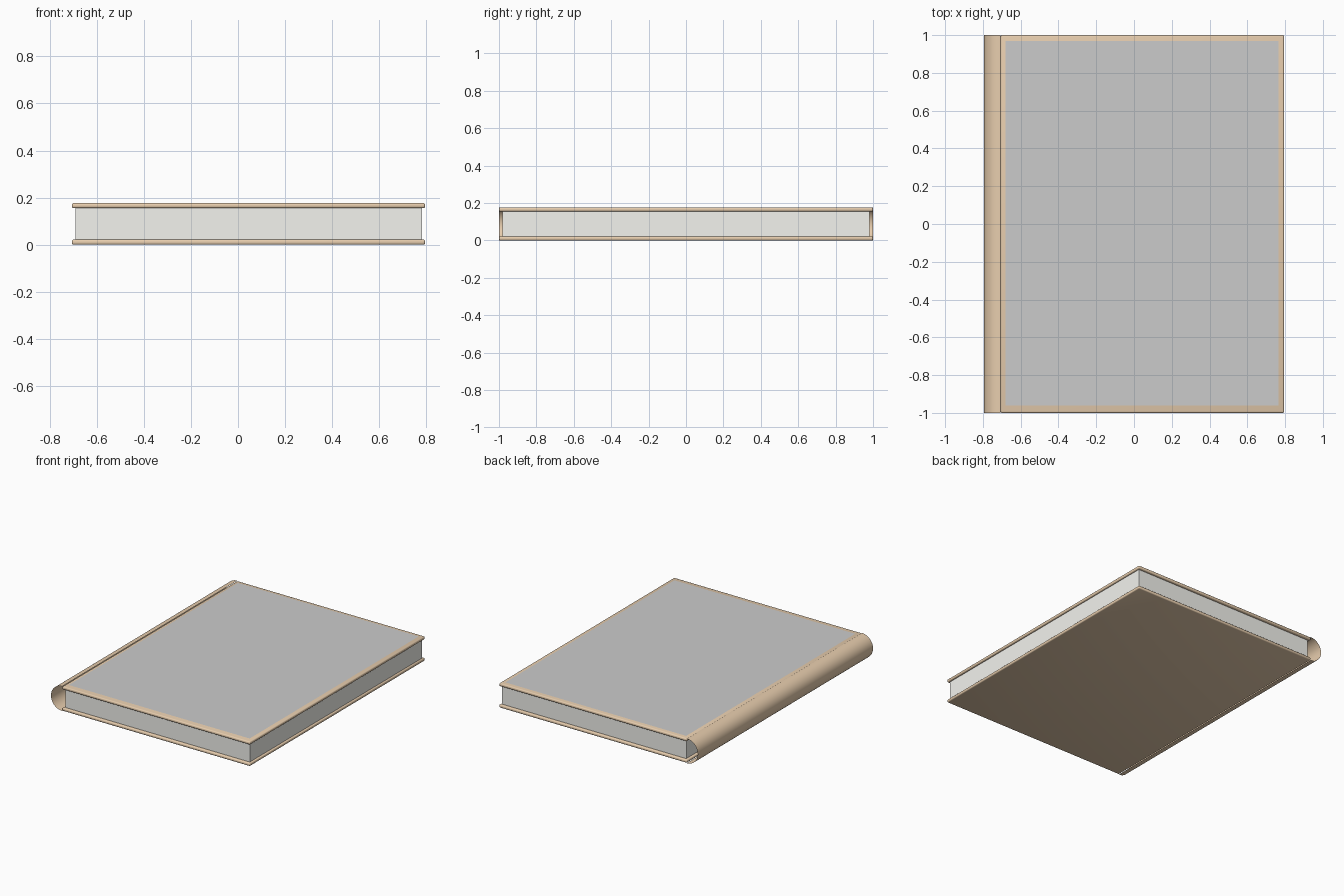
import bpy, bmesh, math

if "Cube" in bpy.data.objects:
    bpy.data.objects.remove(bpy.data.objects["Cube"])


def material(name, rgb):
    m = bpy.data.materials.new(name)
    m.diffuse_color = (*rgb, 1)
    m.use_nodes = True
    m.node_tree.nodes["Principled BSDF"].inputs["Base Color"].default_value = m.diffuse_color
    return m


tan = material("tan_cover", (0.80, 0.61, 0.42))
paper = material("paper", (0.90, 0.90, 0.86))


def make(name, bm, mat=None, smooth=False):
    mesh = bpy.data.meshes.new(name)
    bm.to_mesh(mesh)
    bm.free()
    ob = bpy.data.objects.new(name, mesh)
    bpy.context.collection.objects.link(ob)
    if mat:
        mesh.materials.append(mat)
    if smooth:
        bpy.ops.object.select_all(action='DESELECT')
        ob.select_set(True)
        bpy.context.view_layer.objects.active = ob
        bpy.ops.object.shade_smooth_by_angle(angle=math.radians(40))
    return ob


def box(name, x, y, z, mat, bevel=0):
    bm = bmesh.new()
    bmesh.ops.create_cube(bm, size=1)
    for v in bm.verts:
        v.co = [lo + (c + 0.5) * (hi - lo) for c, (lo, hi) in zip(v.co, (x, y, z))]
    if bevel:
        bmesh.ops.bevel(bm, geom=bm.edges[:], offset=bevel, segments=3,
                        profile=0.5, affect='EDGES')
    return make(name, bm, mat, bevel > 0)


# Two rounded cover boards
for name, z in (("back_cover", 0.0), ("front_cover", 0.155)):
    box(name, (-0.706, 0.795), (-1, 1), (z, z + 0.022), tan, 0.008)

# Page block
box("pages", (-0.69, 0.782), (-0.982, 0.982), (0.02, 0.157), paper)

# Spine: an open, thin half-round sheet joining the boards
bm = bmesh.new()
mid, rad, n = 0.0885, 0.0885, 24
edge = []
for i in range(n + 1):
    a = math.pi / 2 + math.pi * i / n
    x, z = -0.706 + rad * math.cos(a), mid + rad * math.sin(a)
    edge.append((bm.verts.new((x, -1, z)), bm.verts.new((x, 1, z))))
for (a, b), (c, d) in zip(edge, edge[1:]):
    bm.faces.new((a, b, d, c))
bmesh.ops.reverse_faces(bm, faces=[f for f in bm.faces if f.normal.x > 0])
bm.normal_update()
if sum(f.normal.x for f in bm.faces) > 0:
    bmesh.ops.reverse_faces(bm, faces=bm.faces[:])
make("spine", bm, tan, True)

# Flat picture panel on the front board
bm = bmesh.new()
bm.faces.new([bm.verts.new((x, y, 0.179)) for x, y in
              ((-0.68, -0.96), (0.765, -0.96), (0.765, 0.97), (-0.68, 0.97))])
make("cover_panel", bm)
